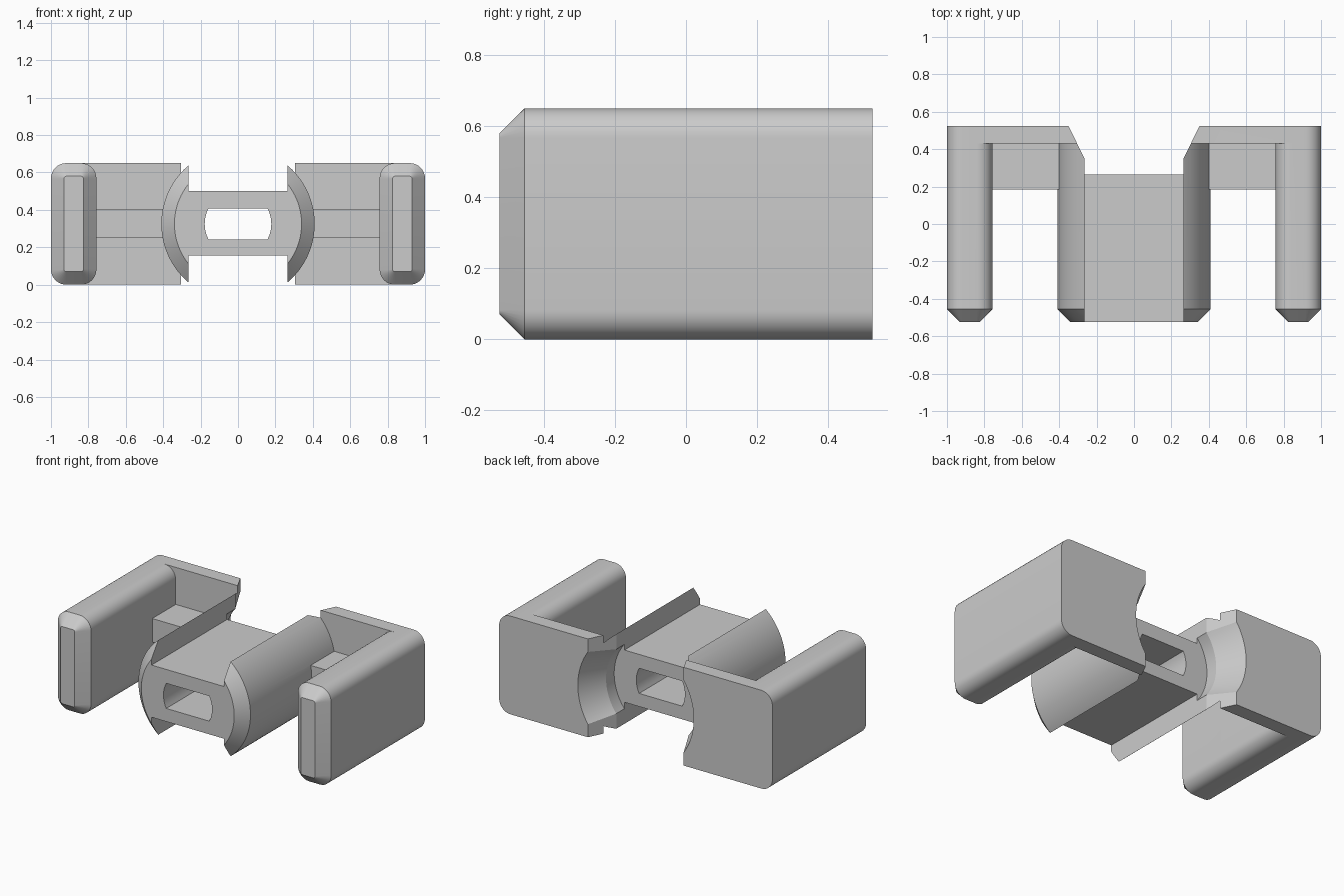
import bpy, bmesh, math
from mathutils import Vector

if "Cube" in bpy.data.objects:
    bpy.data.objects.remove(bpy.data.objects["Cube"])

ZC = 0.325  # height of the barrel axis


def loft(name, rings):
    """Closed solid through rings with equal point counts."""
    bm = bmesh.new()
    loops = [[bm.verts.new(p) for p in ring] for ring in rings]
    n = len(loops[0])
    for a, b in zip(loops, loops[1:]):
        for i in range(n):
            j = (i + 1) % n
            bm.faces.new((a[i], a[j], b[j], b[i]))
    bm.faces.new(loops[0][::-1])
    bm.faces.new(loops[-1])
    bmesh.ops.recalc_face_normals(bm, faces=bm.faces[:])
    mesh = bpy.data.meshes.new(name)
    bm.to_mesh(mesh)
    bm.free()
    ob = bpy.data.objects.new(name, mesh)
    bpy.context.collection.objects.link(ob)
    return ob


def box(name, x0, x1, y0, y1, z0, z1):
    return loft(name, [[(x0, y, z0), (x1, y, z0), (x1, y, z1), (x0, y, z1)] for y in (y0, y1)])


def lathe(name, profile, n=96):
    """Solid of revolution about the y axis; profile is (y, radius)."""
    return loft(name, [[(r * math.cos(2 * math.pi * i / n), y, ZC + r * math.sin(2 * math.pi * i / n))
                        for i in range(n)] for y, r in profile])


def rounded_ring(x0, x1, z0, z1, r, y, n=8):
    pts = []
    for k, (cx, cz) in enumerate(((x1 - r, z1 - r), (x0 + r, z1 - r), (x0 + r, z0 + r), (x1 - r, z0 + r))):
        for i in range(n + 1):
            a = math.pi / 2 * (k + i / n)
            pts.append((cx + r * math.cos(a), y, cz + r * math.sin(a)))
    return pts


def boolean(target, other, op):
    bpy.context.view_layer.objects.active = target
    m = target.modifiers.new(op, 'BOOLEAN')
    m.operation, m.solver, m.object = op, 'EXACT', other
    bpy.ops.object.modifier_apply(modifier=m.name)
    bpy.data.objects.remove(other, do_unlink=True)


# Barrel with chamfered nose
body = lathe("clip_body", [(-0.525, 0.34), (-0.455, 0.41), (0.48, 0.41)])

# Side arms, back plates and links on both sides
for s in (-1, 1):
    def span(a, b):
        return sorted((s * a, s * b))
    ax0, ax1 = span(0.757, 1.0)
    arm = loft("arm", [
        rounded_ring(ax0 + 0.07, ax1 - 0.07, 0.07, 0.58, 0.012, -0.525),
        rounded_ring(ax0, ax1, 0, 0.65, 0.082, -0.455),
        rounded_ring(ax0, ax1, 0, 0.65, 0.082, 0.525)])
    boolean(arm, box("plate", *span(0.2, 0.88), 0.43, 0.525, 0, 0.65), 'UNION')
    boolean(arm, box("link", *span(0.36, 0.85), 0.185, 0.46, 0.25, 0.405), 'UNION')
    boolean(body, arm, 'UNION')

# Flats above and below the centre block
for z0, z1 in ((0.5, 1.0), (-0.4, 0.155)):
    boolean(body, box("flat_cutter", -0.265, 0.265, -0.8, 0.3, z0, z1), 'DIFFERENCE')

# Flared opening between the back plates
slot = [(-0.265, 0.265), (0.265, 0.265), (0.265, 0.35), (0.36, 0.545), (-0.36, 0.545), (-0.265, 0.35)]
boolean(body, loft("slot_cutter", [[(x, y, z) for x, y in slot] for z in (-0.3, 1.0)]), 'DIFFERENCE')

# Conical socket at the back
boolean(body, lathe("socket_cutter", [(0.265, 0.34), (0.35, 0.34), (0.55, 0.436)]), 'DIFFERENCE')

# Through hole with curved ends
a = math.asin(0.083 / 0.178)
arc = [-a + 2 * a * i / 10 for i in range(11)]
hole = [(0.178 * math.cos(t), 0.178 * math.sin(t)) for t in arc]
hole += [(-x, -z) for x, z in hole]
boolean(body, loft("hole_cutter", [[(x, y, ZC + z) for x, z in hole] for y in (-0.8, 0.8)]), 'DIFFERENCE')

# Smooth curved surfaces, sharp edges
bpy.ops.object.select_all(action='DESELECT')
body.select_set(True)
bpy.context.view_layer.objects.active = body
bpy.ops.object.shade_smooth_by_angle(angle=math.radians(20))
